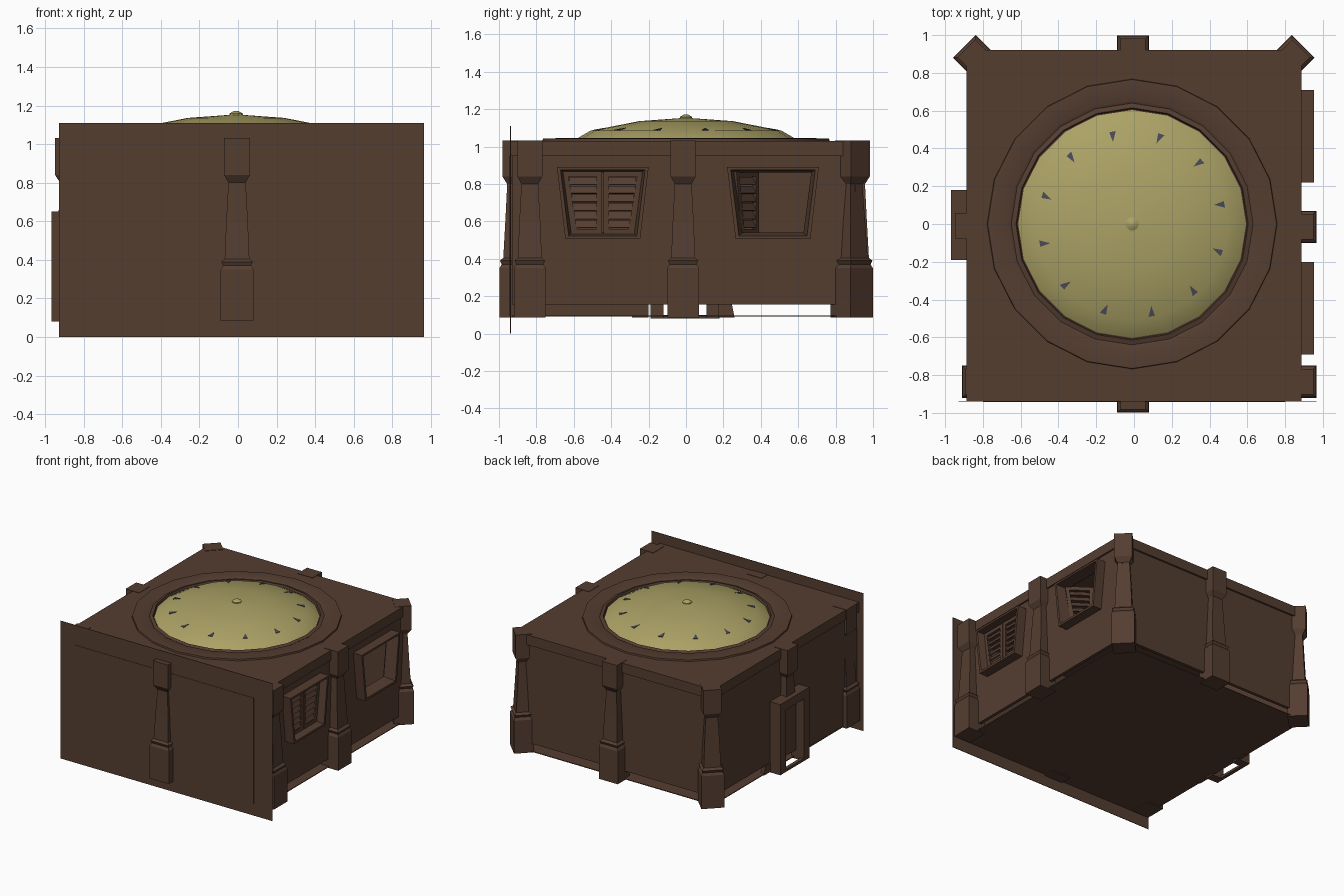
import bpy, bmesh, math
from mathutils import Vector, Matrix

cube = bpy.data.objects.get("Cube")
if cube:
    bpy.data.objects.remove(cube, do_unlink=True)


def material(name, rgb):
    m = bpy.data.materials.new(name)
    m.use_nodes = True
    m.diffuse_color = (*rgb, 1)
    bsdf = m.node_tree.nodes["Principled BSDF"]
    bsdf.inputs["Base Color"].default_value = (*rgb, 1)
    bsdf.inputs["Roughness"].default_value = 0.9
    return m


BROWN = material("brown_clay", (0.089, 0.047, 0.030))
YELLOW = material("dull_yellow", (0.41, 0.36, 0.13))
SLATE = material("dark_slate", (0.07, 0.07, 0.10))


def finish(name, bm, mat=BROWN, smooth=False):
    bmesh.ops.recalc_face_normals(bm, faces=bm.faces)
    me = bpy.data.meshes.new(name)
    bm.to_mesh(me)
    bm.free()
    me.materials.append(mat)
    ob = bpy.data.objects.new(name, me)
    bpy.context.collection.objects.link(ob)
    if smooth:
        bpy.ops.object.select_all(action='DESELECT')
        ob.select_set(True)
        bpy.context.view_layer.objects.active = ob
        bpy.ops.object.shade_smooth_by_angle(angle=math.radians(35))
    return ob


def add_box(bm, lo, hi, tilt=0.0):
    lo, hi = Vector(lo), Vector(hi)
    mat = (Matrix.Translation((lo + hi) / 2) @ Matrix.Rotation(tilt, 4, 'Y')
           @ Matrix.Diagonal((*(hi - lo), 1)))
    bmesh.ops.create_cube(bm, size=1, matrix=mat)


def box(name, lo, hi):
    bm = bmesh.new()
    add_box(bm, lo, hi)
    return finish(name, bm)


def add_loft(bm, loops, cap=True, close=False):
    """Skin successive loops of points with quads."""
    rows = [[bm.verts.new(p) for p in loop] for loop in loops]
    pairs = list(zip(rows, rows[1:])) + ([(rows[-1], rows[0])] if close else [])
    for a, b in pairs:
        for i in range(len(a)):
            j = (i + 1) % len(a)
            bm.faces.new((a[i], a[j], b[j], b[i]))
    if cap:
        bm.faces.new(rows[0])
        bm.faces.new(rows[-1])


def lathe(name, profile, mat, cap=True, close=False, sides=20):
    bm = bmesh.new()
    add_loft(bm, [[(r * math.cos(2 * math.pi * i / sides) - 0.01,
                    r * math.sin(2 * math.pi * i / sides), z) for i in range(sides)]
                  for r, z in profile], cap, close)
    return finish(name, bm, mat, True)


def trapezoid(x, y, top, bottom, z0, z1):
    return [(x, y - bottom, z0), (x, y + bottom, z0), (x, y + top, z1), (x, y - top, z1)]


# Pillars: square sections from foot to capital (height, half width, half depth)
PILLAR = [(0.085, 0.085, 0.075), (0.35, 0.085, 0.075), (0.37, 0.072, 0.064),
          (0.39, 0.082, 0.073), (0.405, 0.064, 0.055), (0.60, 0.056, 0.044),
          (0.80, 0.045, 0.034), (0.84, 0.067, 0.060), (1.033, 0.067, 0.060)]


def pillar(name, x, y, turn, foot=0.0):
    bm = bmesh.new()
    spin = Matrix.Translation((x, y, 0)) @ Matrix.Rotation(math.radians(turn), 4, 'Z')
    add_loft(bm, [[spin @ Vector((sx * w, sy * d, z))
                   for sx, sy in ((-1, -1), (1, -1), (1, 1), (-1, 1))]
                  for z, w, d in PILLAR if z >= foot])
    return finish(name, bm)


pillar("front_pillar", -0.005, -0.922, 0)
pillar("back_pillar", -0.005, 0.923, 0)
pillar("left_pillar", 0.89, -0.015, 90)
pillar("right_pillar", -0.888, -0.01, 90, 0.59)
pillar("back_left_corner_pillar", 0.842, 0.887, -45)
pillar("back_right_corner_pillar", -0.845, 0.887, 45)
pillar("front_left_corner_pillar", 0.89, -0.835, 90)
pillar("front_right_corner_pillar", -0.835, -0.835, 90)

# Floor, walls and roof
box("floor", (-0.88, -0.93, 0.092), (0.88, 0.91, 0.098))
box("back_wall", (-0.875, 0.88, 0.155), (0.875, 0.905, 0.96))
box("front_wall", (-0.875, -0.93, 0.155), (0.875, -0.905, 0.96))
box("right_wall", (-0.875, -0.93, 0.155), (-0.85, 0.905, 0.96))
left_wall = box("left_wall", (0.85, -0.93, 0.155), (0.875, 0.905, 0.96))
box("roof", (-0.888, -0.937, 0.95), (0.888, 0.92, 1.03))
box("right_skirting", (-0.875, -0.75, 0.095), (-0.855, -0.20, 0.157))

# Front facing sheet with a shallow raised panel
box("front_sheet", (-0.928, -0.940, 0.0), (0.965, -0.936, 1.11))
box("front_panel", (-0.80, -0.943, 0.095), (0.80, -0.939, 0.95))

# Window openings cut through the left wall
WINDOWS = (-0.445, 0.465)
for y in WINDOWS:
    bm = bmesh.new()
    add_loft(bm, [trapezoid(x, y, 0.215, 0.172, 0.53, 0.87) for x in (0.8, 0.9)])
    cutter = finish("window_cutter", bm)
    cutter.hide_render = True
    mod = left_wall.modifiers.new("opening", 'BOOLEAN')
    mod.operation, mod.solver, mod.object = 'DIFFERENCE', 'EXACT', cutter
    bpy.context.view_layer.objects.active = left_wall
    bpy.ops.object.modifier_apply(modifier=mod.name)
    bpy.data.objects.remove(cutter, do_unlink=True)

# Flared window frames
for tag, y in zip(("front", "back"), WINDOWS):
    bm = bmesh.new()
    add_loft(bm, [trapezoid(0.86, y, 0.245, 0.20, 0.505, 0.89),
                  trapezoid(0.952, y, 0.245, 0.20, 0.505, 0.89),
                  trapezoid(0.952, y, 0.226, 0.182, 0.522, 0.875),
                  trapezoid(0.86, y, 0.205, 0.163, 0.54, 0.862)], cap=False, close=True)
    finish(tag + "_window_frame", bm)


# Louvred shutter leaf, hinged at local y = 0
def shutter(name, y, side, swing):
    bm = bmesh.new()

    def outline(x, inset):
        return [(x, 0.045 + inset, 0.53 + inset), (x, 0.21 - inset, 0.53 + inset),
                (x, 0.21 - inset, 0.87 - inset), (x, inset, 0.87 - inset)]
    add_loft(bm, [outline(-0.012, 0), outline(0.012, 0), outline(0.012, 0.03),
                  outline(-0.012, 0.03)], cap=False, close=True)
    for i in range(6):
        z = 0.585 + i * 0.046
        start = 0.028 + 0.045 * (0.87 - z) / 0.34
        add_box(bm, (-0.004, start, z - 0.022), (0.004, 0.182, z + 0.022), math.radians(-28))
    place = (Matrix.Translation((0.885, y, 0)) @ Matrix.Rotation(math.radians(swing), 4, 'Z')
             @ Matrix.Diagonal((1, side, 1, 1)))
    bmesh.ops.transform(bm, matrix=place, verts=bm.verts)
    return finish(name, bm)


shutter("closed_shutter_a", WINDOWS[0] - 0.213, 1, 0)
shutter("closed_shutter_b", WINDOWS[0] + 0.213, -1, 0)
shutter("open_shutter", WINDOWS[1] - 0.205, 1, 55)

# Doorway on the right side: posts, lintel, recessed panel and inner feet
bm = bmesh.new()
for y0, y1 in ((-0.19, -0.12), (0.11, 0.18)):
    add_box(bm, (-0.968, y0, 0.08), (-0.86, y1, 0.65))
add_box(bm, (-0.968, -0.19, 0.58), (-0.86, 0.18, 0.65))
finish("door_frame", bm)
box("door_panel", (-0.90, -0.13, 0.155), (-0.86, 0.12, 0.6))
box("door_sill", (-0.968, -0.13, 0.08), (-0.94, 0.12, 0.10))
bm = bmesh.new()
for y, side in ((-0.20, -1), (0.17, 1)):
    add_loft(bm, [[(x, y, 0.085), (x, y + side * 0.09, 0.085),
                   (x, y + side * 0.075, 0.16), (x, y, 0.16)] for x in (-0.88, -0.85)])
finish("door_feet", bm)

# Roof ring, shallow dome and its knob
lathe("roof_ring", [(0.77, 1.02), (0.765, 1.042), (0.655, 1.046), (0.64, 1.038),
                    (0.615, 1.046), (0.605, 1.02)], BROWN, cap=False, close=True)
DOME = [(0.603, 1.03), (0.585, 1.042), (0.51, 1.085), (0.25, 1.136), (0.03, 1.152)]
lathe("dome", DOME, YELLOW)
lathe("dome_knob", [(0.035, 1.148), (0.035, 1.158), (0.012, 1.172)], YELLOW, sides=10)

# Small dark triangular plates let into the dome
bm = bmesh.new()
for i in range(12):
    a = math.radians(30 * i + 12)
    tri = [(0.50, -0.035), (0.50, 0.035), (0.445, 0.02)]
    loops = []
    for lift in (-0.004, 0.003):
        loops.append([(r * math.cos(a + t) - 0.01, r * math.sin(a + t),
                       1.136 - 0.051 * (r - 0.25) / 0.26 + lift) for r, t in tri])
    add_loft(bm, loops)
finish("dome_inlays", bm, SLATE)
